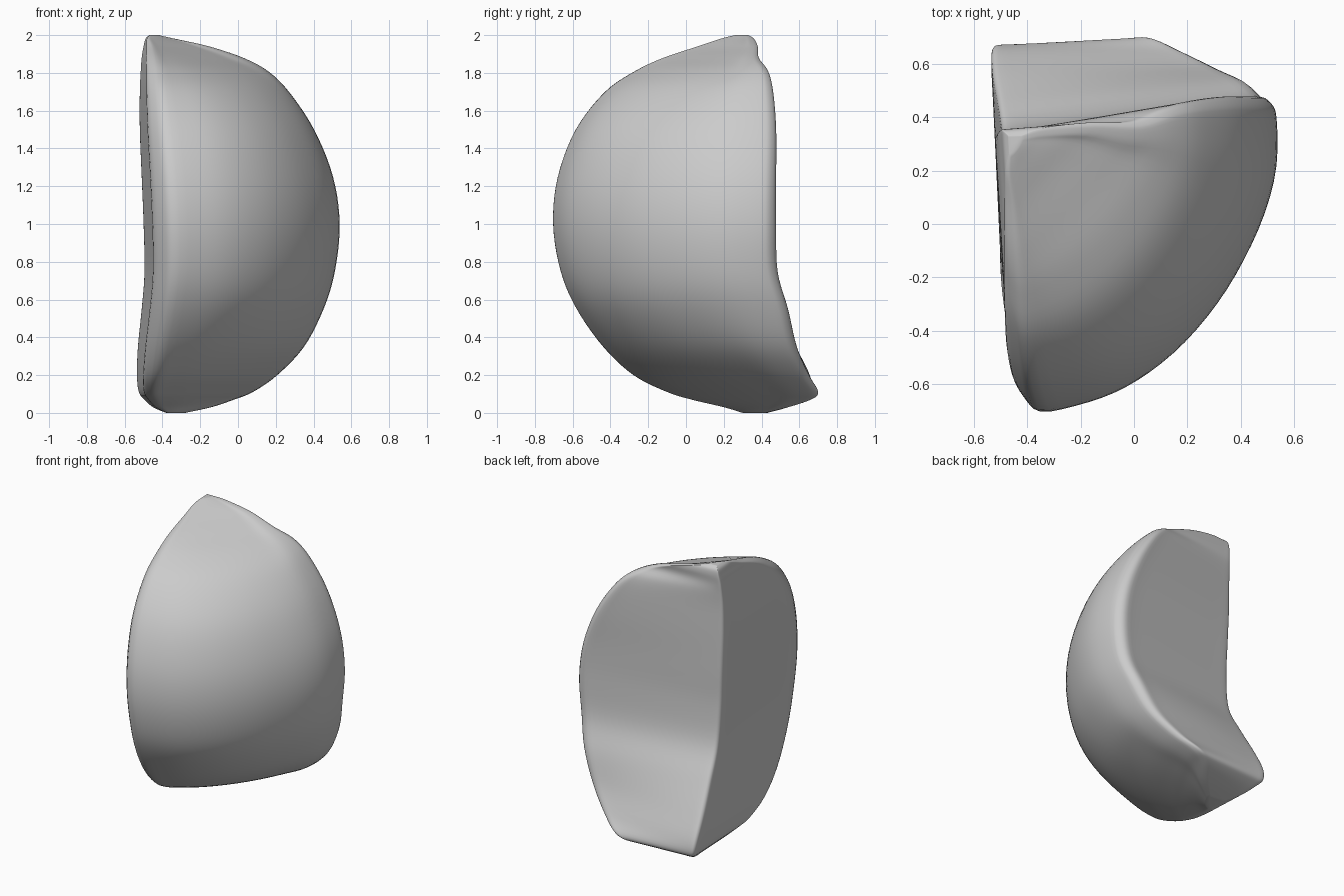
import bpy, math

if "Cube" in bpy.data.objects:
    bpy.data.objects.remove(bpy.data.objects["Cube"])

# Horizontal sections: z, left x, right x, front y, back-left y, back-right y, flattening of bulge
ROWS = [
    (0.00, -0.38, -0.28, 0.30, 0.43, 0.42, .3),
    (0.03, -0.45, -0.14, 0.20, 0.54, 0.54, .5),
    (0.07, -0.495, -0.02, 0.03, 0.63, 0.66, .5),
    (0.11, -0.525, 0.08, -0.10, 0.67, 0.70, .45),
    (0.20, -0.535, 0.21, -0.28, 0.655, 0.65, .3),
    (0.35, -0.53, 0.35, -0.44, 0.58, 0.585, .12),
    (0.55, -0.51, 0.45, -0.58, 0.47, 0.54, 0),
    (0.75, -0.495, 0.51, -0.665, 0.37, 0.485, 0),
    (1.00, -0.50, 0.535, -0.705, 0.34, 0.478, 0),
    (1.25, -0.51, 0.50, -0.68, 0.34, 0.478, 0),
    (1.50, -0.52, 0.40, -0.585, 0.34, 0.478, 0),
    (1.70, -0.52, 0.27, -0.43, 0.34, 0.462, .12),
    (1.81, -0.515, 0.16, -0.27, 0.345, 0.435, .4),
    (1.88, -0.51, 0.03, -0.12, 0.35, 0.385, .85),
    (1.94, -0.50, -0.15, 0.06, 0.355, 0.38, 1.05),
    (1.98, -0.49, -0.33, 0.18, 0.35, 0.36, .8),
    (2.00, -0.47, -0.42, 0.26, 0.33, 0.33, .4),
]
# Bulging outer face from front ridge to back-right edge, normalised
CURVE = [(0, 0), (.15, .02), (.31, .06), (.46, .125), (.61, .22), (.75, .345),
         (.86, .48), (.95, .63), (1, .78), (1, .93), (.98, .975), (.93, 1)]


def spline(pts, n, closed=False):
    """Catmull-Rom through tuples of any dimension."""
    out, m = [], len(pts)
    get = (lambda i: pts[i % m]) if closed else (lambda i: pts[max(0, min(m - 1, i))])
    for i in range(m if closed else m - 1):
        a, b, c, d = get(i - 1), get(i), get(i + 1), get(i + 2)
        for k in range(n):
            t = k / n
            out.append(tuple(q + .5 * t * (r - p + t * (2*p - 5*q + 4*r - s + t * (3*(q - r) + s - p)))
                             for p, q, r, s in zip(a, b, c, d)))
    if not closed:
        out.append(pts[-1])
    return out


def section(row):
    z, L, R, F, BL, BR, flat = row
    s = max(.1, (BL - F) / 1.04)
    w = min(1, (R - L) / 1.03)
    tip = L + .15 * w
    pts = []
    for u, v in CURVE:
        # pull the bulge towards its chord, keeping both ends in place
        d = .5 * flat * (u - v) * min(1, (1 - v) * 3)
        u, v = u - d, v + d
        pts.append((tip + u * (R - tip), F + v * (BR - F), z))
    bx, by = pts[-1][:2]
    lx = L + .05 * w
    # flat back face, tight back-left edge, flat left face
    e = .035 * w
    for t in (.1, .35, .65, .9):
        pts.append((bx + t * (L + e - bx), by + t * (BL - by), z))
    pts += [(L + e, BL, z), (L + .2 * e, BL - .012 * s, z), (L, BL - .045 * s, z)]
    fy = F + .13 * s
    for t in (.15, .4, .65, .88, 1):
        pts.append((L + t * (lx - L), BL - .045 * s + t * (fy - BL + .045 * s), z))
    pts.append((L + .09 * w, F + .055 * s, z))
    return spline(pts, 3, True)


# Wedge body lofted through the sections
rings = [section(r) for r in spline(ROWS, 5)]
n = len(rings[0])
verts = [p for ring in rings for p in ring]
faces = [(j*n + i, j*n + (i+1) % n, (j+1)*n + (i+1) % n, (j+1)*n + i)
         for j in range(len(rings) - 1) for i in range(n)]
faces += [tuple(reversed(range(n))), tuple(range(len(verts) - n, len(verts)))]
mesh = bpy.data.meshes.new("clove_segment")
mesh.from_pydata(verts, [], faces)
mesh.update()
body = bpy.data.objects.new("clove_segment", mesh)
bpy.context.collection.objects.link(body)
bpy.context.view_layer.objects.active = body
body.select_set(True)
# Soften small ripples, keep the shape
sm = body.modifiers.new("soften", 'SMOOTH')
sm.factor = 0.4
sm.iterations = 2
bpy.ops.object.shade_smooth_by_angle(angle=math.radians(60))
